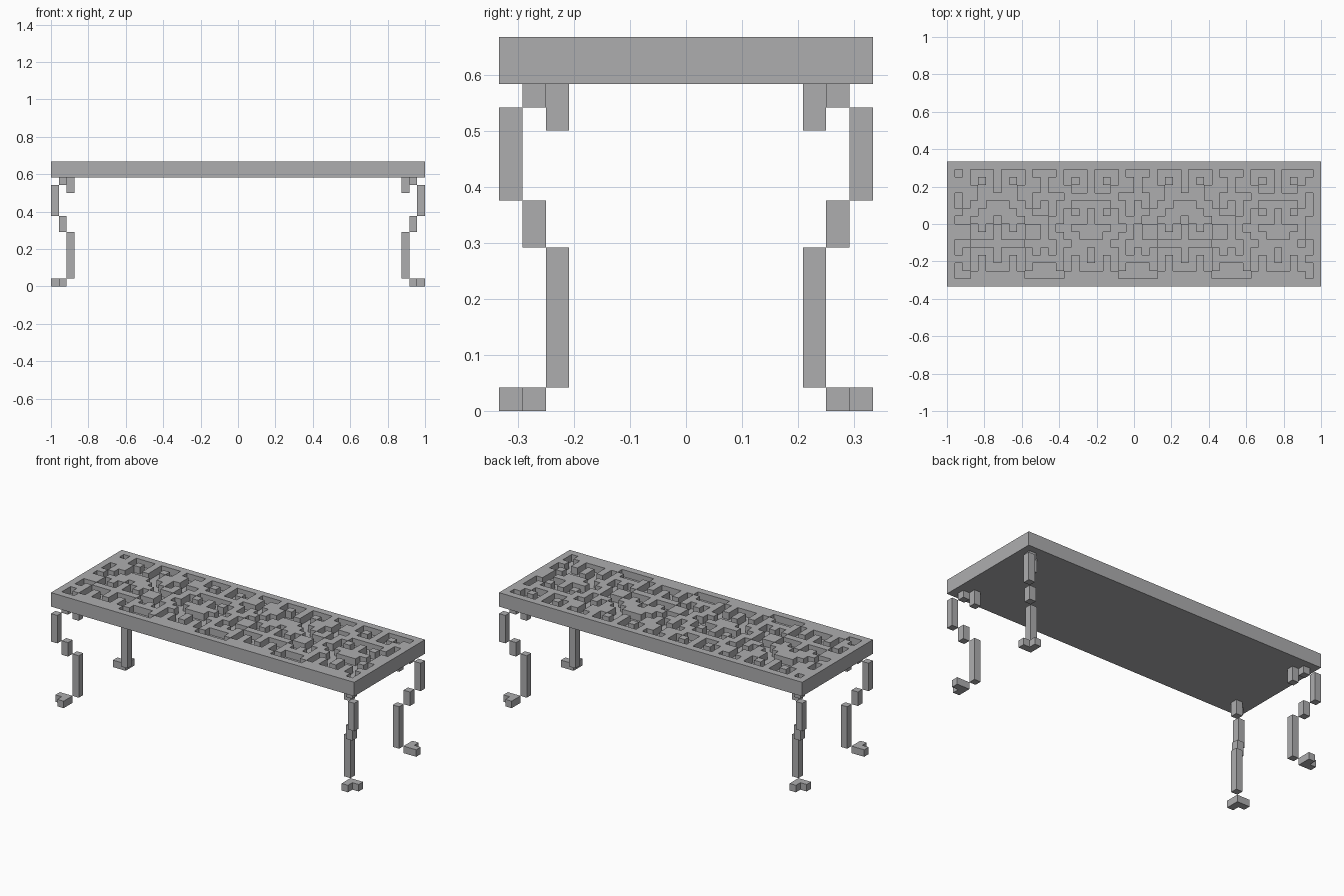
import bpy
import bmesh

cube = bpy.data.objects.get("Cube")
if cube:
    bpy.data.objects.remove(cube)

U = 1 / 24                      # one block
COLS, ROWS = 48, 16

stone = bpy.data.materials.new("stone grey")
stone.use_nodes = True
GREY = (0.42, 0.42, 0.43, 1)
stone.diffuse_color = GREY
stone.node_tree.nodes["Principled BSDF"].inputs["Base Color"].default_value = GREY


def finish(bm, name):
    bmesh.ops.remove_doubles(bm, verts=bm.verts, dist=U / 100)
    bmesh.ops.recalc_face_normals(bm, faces=bm.faces)
    mesh = bpy.data.meshes.new(name)
    bm.to_mesh(mesh)
    bm.free()
    mesh.materials.append(stone)
    obj = bpy.data.objects.new(name, mesh)
    bpy.context.collection.objects.link(obj)
    return obj


# Carved motifs, half width, from the axis outwards: '.' is a recess
PEAK = ["#...#..", "#.#.##.", "#..###.", "...##..", "##..#.#", "###..##", ".###..#",
        "#.#.##.", "#...##.", "####...", "#...#.#", "#.#.###", "..#.#..", "####..."]
VALLEY = ["#...#..", "#.#.##.", "#..###.", "####...", "...##.#", "#.#.#.#", "#...##.",
          "###..#.", "##..##.", "...##..", "#...#.#", "#.#.###", "..#.#..", "####..."]


def height(c, r):
    if not (0 <= c < COLS and 0 <= r < ROWS):
        return 14
    if c in (0, COLS - 1) or r in (0, ROWS - 1):
        return 16
    motif = VALLEY if (c // 12) % 2 else PEAK
    d = 5 if c == COLS - 2 else abs(c % 12 - 6)
    return 16 if motif[r - 1][d] == "#" else 15


# Table top: block tops plus the walls between unequal heights
bm = bmesh.new()


def quad(*corners):
    bm.faces.new([bm.verts.new(((c - COLS / 2) * U, (ROWS / 2 - r) * U, z * U))
                  for c, r, z in corners])


for c in range(-1, COLS):
    for r in range(-1, ROWS):
        h = height(c, r)
        if c >= 0 and r >= 0:
            quad((c, r, h), (c, r + 1, h), (c + 1, r + 1, h), (c + 1, r, h))
            quad((c, r, 14), (c + 1, r, 14), (c + 1, r + 1, 14), (c, r + 1, 14))
        right, below = height(c + 1, r), height(c, r + 1)
        for z in range(min(h, right), max(h, right)):
            quad((c + 1, r, z), (c + 1, r + 1, z), (c + 1, r + 1, z + 1), (c + 1, r, z + 1))
        for z in range(min(h, below), max(h, below)):
            quad((c, r + 1, z), (c + 1, r + 1, z), (c + 1, r + 1, z + 1), (c, r + 1, z + 1))
finish(bm, "carved_table_top")

# Leg blocks: inset in x, inset in y, bottom, top
LEG = [(1, 1, 0, 1), (0, 1, 0, 1), (1, 0, 0, 1),      # foot
       (2, 2, 1, 7), (1, 1, 7, 9), (0, 0, 9, 13),     # stepped post
       (1, 1, 13, 14), (2, 2, 12, 14)]                # bracket


def leg(name, sx, sy):
    bm = bmesh.new()
    for i, j, low, high in LEG:
        box = bmesh.ops.create_cube(bm, size=U)["verts"]
        bmesh.ops.scale(bm, vec=(1, 1, high - low), verts=box)
        bmesh.ops.translate(bm, verts=box, vec=(sx * (COLS / 2 - i - 0.5) * U,
                                                sy * (ROWS / 2 - j - 0.5) * U,
                                                (low + high) / 2 * U))
    mesh = bpy.data.meshes.new(name)
    bm.to_mesh(mesh)
    bm.free()
    mesh.materials.append(stone)
    bpy.context.collection.objects.link(bpy.data.objects.new(name, mesh))


for end, sy in (("front", -1), ("back", 1)):
    for side, sx in (("right", -1), ("left", 1)):
        leg(f"{end}_{side}_leg", sx, sy)
